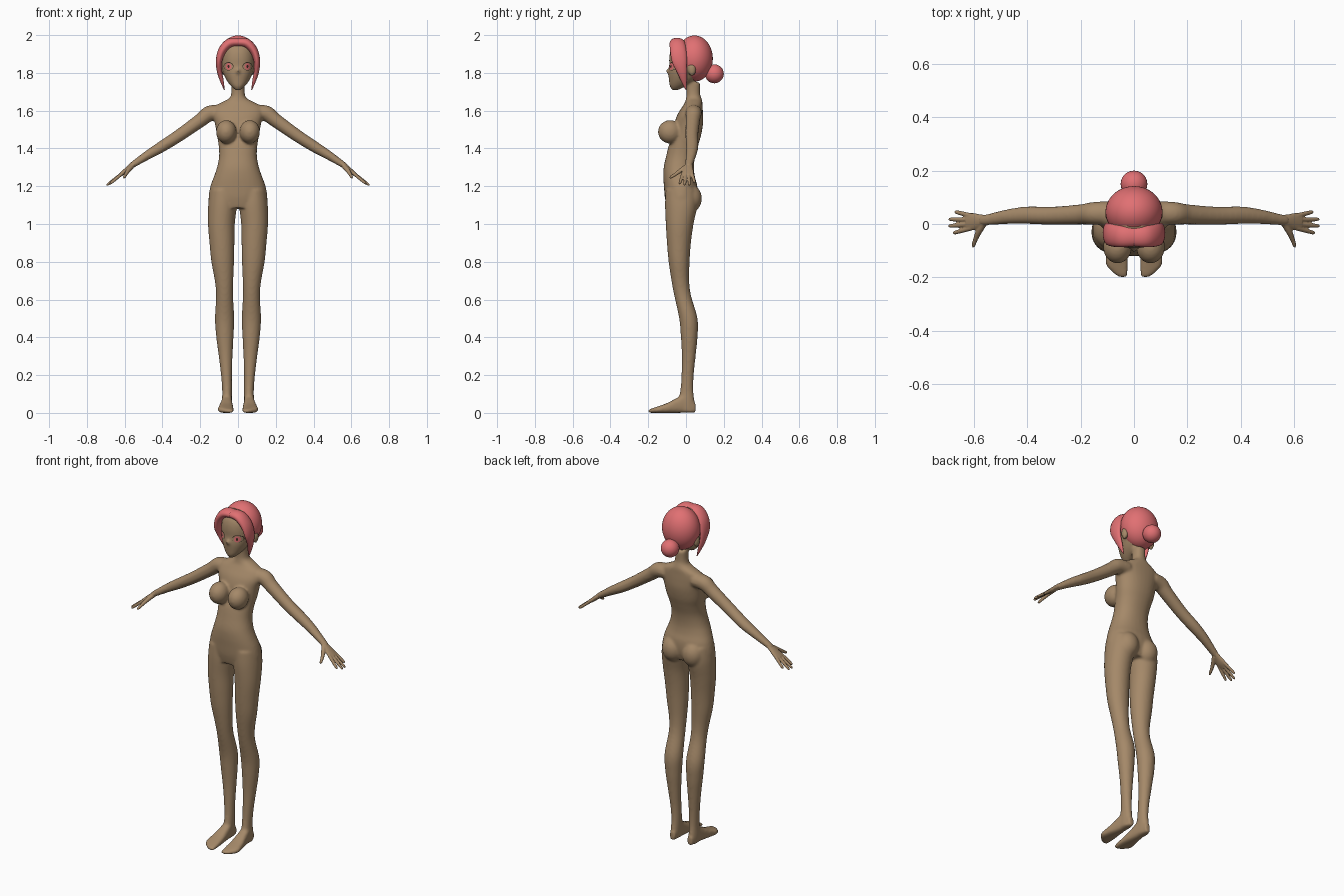
import bpy, bmesh, math
from mathutils import Vector
from mathutils.bvhtree import BVHTree

if "Cube" in bpy.data.objects:
    bpy.data.objects.remove(bpy.data.objects["Cube"])


def material(name, rgb):
    m = bpy.data.materials.new(name)
    m.diffuse_color = (*rgb, 1)
    m.use_nodes = True
    m.node_tree.nodes["Principled BSDF"].inputs["Base Color"].default_value = m.diffuse_color
    return m


SKIN = material("tan skin", (0.376, 0.25, 0.141))
PINK = material("pink hair", (0.75, 0.162, 0.17))
DARK = material("dark brown", (0.04, 0.022, 0.016))


def resample(rows, n=5):
    """Catmull-Rom interpolation of rows of numbers."""
    out = []
    for i in range(len(rows) - 1):
        a, b = rows[max(i - 1, 0)], rows[i]
        c, d = rows[i + 1], rows[min(i + 2, len(rows) - 1)]
        for k in range(n):
            t = k / n
            out.append([0.5 * (2 * q + (r - p) * t + (2 * p - 5 * q + 4 * r - s) * t * t
                               + (3 * q - p - 3 * r + s) * t ** 3)
                        for p, q, r, s in zip(a, b, c, d)])
    return out + [list(rows[-1])]


def finish(name, bm, mat):
    bmesh.ops.recalc_face_normals(bm, faces=bm.faces)
    me = bpy.data.meshes.new(name)
    bm.to_mesh(me)
    bm.free()
    me.materials.append(mat)
    me.polygons.foreach_set("use_smooth", [True] * len(me.polygons))
    ob = bpy.data.objects.new(name, me)
    bpy.context.collection.objects.link(ob)
    return ob


def skin_rings(name, rings, mat):
    bm = bmesh.new()
    loops = [[bm.verts.new(p) for p in ring] for ring in rings]
    n = len(loops[0])
    for a, b in zip(loops, loops[1:]):
        for i in range(n):
            bm.faces.new((a[i], a[(i + 1) % n], b[(i + 1) % n], b[i]))
    bm.faces.new(loops[0])
    bm.faces.new(loops[-1])
    return finish(name, bm, mat)


def rounded(t, power):
    c, s = math.cos(t), math.sin(t)
    return (math.copysign(abs(c) ** (2 / power), c),
            math.copysign(abs(s) ** (2 / power), s))


def slices(name, rows, along="z", power=2.0, sides=32, mat=SKIN):
    """Loft of boxes-in-plan: (position, x0, x1, low, high)."""
    rings = []
    for pos, x0, x1, lo, hi in resample(rows):
        ring = []
        for i in range(sides):
            c, s = rounded(2 * math.pi * i / sides, power)
            x, v = (x0 + x1) / 2 + c * (x1 - x0) / 2, (lo + hi) / 2 + s * (hi - lo) / 2
            ring.append((x, v, pos) if along == "z" else (x, pos, v))
        rings.append(ring)
    return skin_rings(name, rings, mat)


def sweep(name, rows, side, mat=SKIN, sides=20):
    """Tube through (x, y, z, radius across y, radius of thickness)."""
    rows = resample(rows)
    pts = [Vector((side * r[0], r[1], r[2])) for r in rows]
    rings = []
    for i, r in enumerate(rows):
        t = (pts[min(i + 1, len(pts) - 1)] - pts[max(i - 1, 0)]).normalized()
        u = Vector((0, 1, 0))
        u = (u - t * u.dot(t)).normalized()
        v = t.cross(u)
        rings.append([pts[i] + u * r[3] * math.cos(a) + v * r[4] * math.sin(a)
                      for a in (2 * math.pi * k / sides for k in range(sides))])
    return skin_rings(name, rings, mat)


def ball(name, loc, rad, mat=SKIN):
    bm = bmesh.new()
    bmesh.ops.create_uvsphere(bm, u_segments=40, v_segments=24, radius=1)
    for v in bm.verts:
        v.co = Vector([v.co[i] * rad[i] + loc[i] for i in range(3)])
    return finish(name, bm, mat)


def fuse(name, parts, voxel, factor, iterations):
    """Join parts and melt them into one smooth surface."""
    bpy.ops.object.select_all(action='DESELECT')
    for p in parts:
        p.select_set(True)
    ob = bpy.context.view_layer.objects.active = parts[0]
    bpy.ops.object.join()
    ob.name = name
    m = ob.modifiers.new("fuse", 'REMESH')
    m.mode, m.voxel_size, m.use_smooth_shade = 'VOXEL', voxel, True
    m = ob.modifiers.new("soften", 'SMOOTH')
    m.factor, m.iterations = factor, iterations
    return ob


# torso and neck: height, half width, front, back
TORSO = [(1.75, .034, .0, .075), (1.69, .036, .003, .075), (1.665, .047, .0, .082),
         (1.645, .085, -.005, .087), (1.62, .128, -.02, .088), (1.58, .135, -.045, .09),
         (1.53, .122, -.062, .09), (1.47, .112, -.07, .08), (1.42, .103, -.09, .065),
         (1.36, .10, -.105, .048), (1.30, .111, -.118, .042), (1.25, .128, -.12, .047),
         (1.20, .146, -.117, .06), (1.14, .156, -.112, .06), (1.085, .150, -.10, .045)]
body = [slices("torso", [(z, -w, w, f, b) for z, w, f, b in TORSO], power=2.2)]

# head: height, half width, front, back
HEAD = [(1.708, .012, -.074, -.045), (1.73, .037, -.086, .0), (1.76, .060, -.090, .05),
        (1.80, .079, -.093, .09), (1.84, .088, -.089, .11), (1.88, .090, -.089, .12),
        (1.92, .086, -.081, .115), (1.95, .070, -.063, .10), (1.975, .035, -.03, .07)]
body.append(slices("head", [(z, -w, w, f, b) for z, w, f, b in HEAD], power=2.2))
body.append(ball("nose", (0, -.092, 1.808), (.011, .015, .014)))

# legs: height, inner x, outer x, front, back
LEG = [(1.18, .01, .148, -.108, .055), (1.10, .006, .158, -.111, .06),
       (1.0, .017, .159, -.107, .04), (.9, .019, .151, -.101, .026),
       (.8, .021, .141, -.092, .019), (.7, .025, .123, -.077, .017),
       (.62, .026, .116, -.062, .027), (.5, .020, .122, -.036, .061),
       (.4, .024, .115, -.027, .061), (.3, .029, .102, -.022, .051),
       (.2, .032, .09, -.024, .041), (.12, .032, .084, -.03, .039),
       (.05, .033, .085, -.045, .046), (.005, .036, .083, -.04, .046)]
# feet: depth, inner x, outer x, sole, top
FOOT = [(.05, .042, .074, 0, .05), (.0, .033, .084, 0, .1), (-.05, .029, .092, 0, .078),
        (-.1, .025, .102, 0, .052), (-.15, .022, .106, 0, .034), (-.18, .023, .082, 0, .024),
        (-.2, .027, .056, 0, .016)]
# arms: centre line and radii
ARM = [(.09, .04, 1.59, .045, .04), (.15, .04, 1.585, .043, .042), (.2, .036, 1.548, .038, .037),
       (.31, .031, 1.47, .034, .033), (.40, .033, 1.412, .033, .03),
       (.47, .028, 1.37, .028, .025), (.555, .015, 1.315, .021, .017),
       (.575, .013, 1.30, .021, .014)]
for s in (-1, 1):
    body.append(slices("leg", [(z, *sorted((s * a, s * b)), f, k) for z, a, b, f, k in LEG]))
    body.append(slices("foot", [(y, *sorted((s * a, s * b)), lo, hi) for y, a, b, lo, hi in FOOT],
                       along="y", power=2.8))
    body.append(sweep("arm", ARM, s))
    body.append(ball("chest", (s * .062, -.085, 1.488), (.054, .063, .062)))
    body.append(ball("hip", (s * .066, .02, 1.135), (.064, .064, .075)))
    body.append(ball("ear", (s * .092, .032, 1.818), (.016, .022, .036)))
body = fuse("body", body, .007, .5, 7)

# hands: palm, four fingers, thumb
TIPS = [(.672, .046, 1.218), (.695, .018, 1.205), (.696, -.008, 1.205), (.678, -.034, 1.212)]
for s, label in ((-1, "right"), (1, "left")):
    hand = [sweep("palm", [(.54, .016, 1.325, .018, .014), (.575, .012, 1.299, .024, .013),
                           (.605, .009, 1.274, .033, .012), (.628, .007, 1.257, .029, .009)], s)]
    for i, (x, y, z) in enumerate(TIPS):
        root = Vector((.61, .031 - .0155 * i, 1.27))
        tip = Vector((x, y, z))
        hand.append(sweep("finger", [(*root, .009, .009), (*root.lerp(tip, .5), .0085, .0085),
                                     (*root.lerp(tip, .9), .007, .007), (*tip, .003, .003)], s))
    hand.append(sweep("thumb", [(.562, .006, 1.305, .014, .013), (.58, -.025, 1.285, .012, .012),
                                (.594, -.056, 1.263, .009, .009), (.602, -.08, 1.248, .007, .007),
                                (.604, -.087, 1.244, .003, .003)], s))
    fuse(label + "_hand", hand, .0035, .4, 3)

# hair: cap, bun and two swept bangs
ball("hair_cap", (0, .045, 1.876), (.107, .097, .122), PINK)
ball("hair_bun", (0, .15, 1.795), (.05, .05, .05), PINK)
BANG = [(-.004, -.047, 1.962, .036, .022), (.045, -.046, 1.957, .041, .025),
        (.083, -.041, 1.918, .043, .022), (.100, -.035, 1.865, .040, .017),
        (.098, -.022, 1.81, .027, .014), (.086, -.011, 1.76, .016, .010),
        (.072, .0, 1.71, .002, .002)]
for s, label in ((-1, "right"), (1, "left")):
    sweep(label + "_bang", BANG, s, PINK)

# eyes: thin ovals laid on the face
face = BVHTree.FromObject(body, bpy.context.evaluated_depsgraph_get())


def oval(name, x, z, rx, rz, lift, mat):
    bm = bmesh.new()
    bmesh.ops.create_grid(bm, x_segments=12, y_segments=12, size=1)
    for v in bm.verts:
        a, b = v.co.x, v.co.y
        px = x + rx * a * math.sqrt(1 - b * b / 2)
        pz = z + rz * b * math.sqrt(1 - a * a / 2)
        hit = face.ray_cast(Vector((px, -1, pz)), Vector((0, 1, 0)))[0]
        v.co = (px, (hit.y if hit else -.06) - lift, pz)
    ob = finish(name, bm, mat)
    if ob.data.polygons[0].normal.y > 0:
        ob.data.flip_normals()


for s, label in ((-1, "right"), (1, "left")):
    oval(label + "_eye_outline", s * .05, 1.835, .026, .022, .0015, DARK)
    oval(label + "_eye_field", s * .05, 1.834, .0235, .0195, .003, SKIN)
    oval(label + "_iris", s * .05, 1.834, .015, .0175, .0045, PINK)
    oval(label + "_pupil", s * .05, 1.834, .005, .008, .006, DARK)
